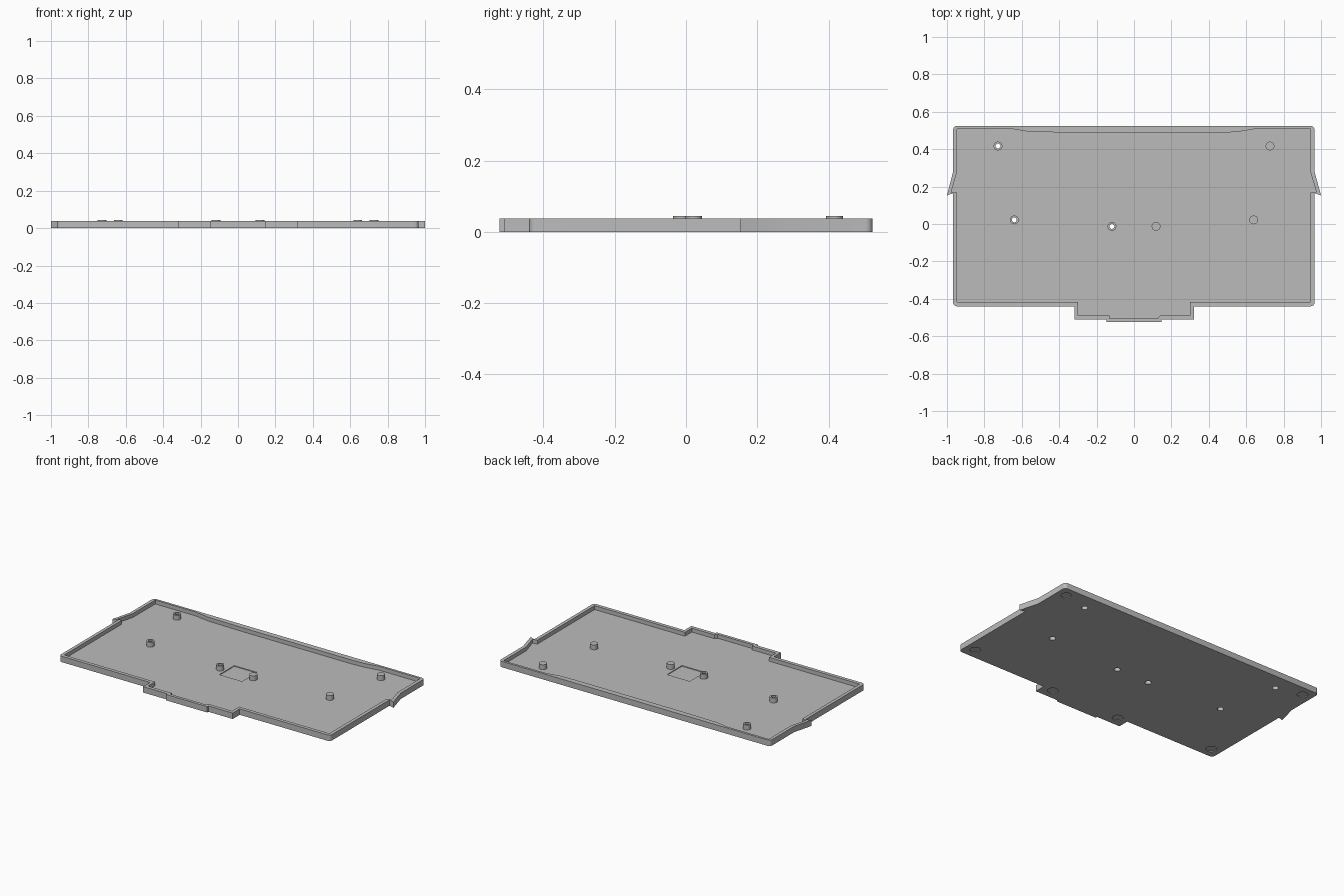
import bpy, bmesh, math

cube = bpy.data.objects.get("Cube")
if cube:
    bpy.data.objects.remove(cube, do_unlink=True)

HEIGHT, FLOOR, BOSS_TOP = 0.038, 0.013, 0.044

grey = bpy.data.materials.new("plain grey")
grey.use_nodes = True
grey.diffuse_color = (0.5, 0.5, 0.5, 1)
grey.node_tree.nodes["Principled BSDF"].inputs["Base Color"].default_value = (0.5, 0.5, 0.5, 1)


def prism(name, points, z0, z1):
    """Extrude a closed outline from z0 to z1."""
    bm = bmesh.new()
    face = bm.faces.new([bm.verts.new((x, y, z0)) for x, y in points])
    top = bmesh.ops.extrude_face_region(bm, geom=[face])["geom"]
    bmesh.ops.translate(bm, vec=(0, 0, z1 - z0),
                        verts=[v for v in top if isinstance(v, bmesh.types.BMVert)])
    bmesh.ops.recalc_face_normals(bm, faces=bm.faces)
    mesh = bpy.data.meshes.new(name)
    bm.to_mesh(mesh)
    bm.free()
    mesh.materials.append(grey)
    obj = bpy.data.objects.new(name, mesh)
    bpy.context.collection.objects.link(obj)
    return obj


def circle(x, y, r, n=32):
    return [(x + r * math.cos(2 * math.pi * i / n),
             y + r * math.sin(2 * math.pi * i / n)) for i in range(n)]


def corner(x, y, r, start):
    """Quarter arc for an outer corner, counterclockwise from a start angle."""
    angles = [math.radians(start + 15 * i) for i in range(7)]
    return [(x + r * math.cos(a), y + r * math.sin(a)) for a in angles]


def combine(target, tool, operation):
    mod = target.modifiers.new("cut", 'BOOLEAN')
    mod.operation = operation
    mod.solver = 'EXACT'
    mod.object = tool
    tool.hide_render = True
    bpy.context.view_layer.objects.active = target
    bpy.ops.object.modifier_apply(modifier=mod.name)
    bpy.data.objects.remove(tool, do_unlink=True)


# Tray outline with rounded corners, side ears and stepped front tab
R = 0.02
outer = (corner(-0.967 + R, -0.44 + R, R, 180)
         + [(-0.318, -0.44), (-0.318, -0.511), (-0.147, -0.511), (-0.147, -0.523),
            (0.147, -0.523), (0.147, -0.511), (0.32, -0.511), (0.32, -0.44)]
         + corner(0.965 - R, -0.44 + R, R, 270)
         + [(0.965, 0.165), (1, 0.153), (0.965, 0.28)]
         + corner(0.965 - R, 0.524 - R, R, 0)
         + corner(-0.967 + R, 0.524 - R, R, 90)
         + [(-0.967, 0.28), (-1, 0.153), (-0.967, 0.165)])
tray = prism("tray", outer, 0, HEIGHT)

# Inner pocket that leaves the rim, thicker along the back
inner = [(-0.946, -0.417), (-0.3, -0.417), (-0.3, -0.488), (-0.13, -0.488),
         (-0.13, -0.504), (0.127, -0.504), (0.14, -0.488), (0.3, -0.488),
         (0.3, -0.417), (0.943, -0.417), (0.943, 0.167), (0.975, 0.17),
         (0.943, 0.28), (0.943, 0.509), (0.65, 0.509), (0.553, 0.492),
         (0.457, 0.488), (-0.3, 0.488), (-0.56, 0.493), (-0.657, 0.509),
         (-0.946, 0.509), (-0.946, 0.28), (-0.977, 0.17), (-0.946, 0.167)]
combine(tray, prism("pocket_cutter", inner, FLOOR, 0.1), 'DIFFERENCE')

# Shallow square recess in the floor
square = [(-0.08, -0.076), (0.082, -0.076), (0.082, 0.076), (-0.08, 0.076)]
combine(tray, prism("square_cutter", square, FLOOR - 0.005, 0.1), 'DIFFERENCE')

# Screw bosses with counterbored through holes
for side in (-1, 1):
    for x, y in ((0.727, 0.417), (0.64, 0.022), (0.118, -0.013)):
        x *= side
        combine(tray, prism("boss", circle(x, y, 0.0235), 0.005, BOSS_TOP), 'UNION')
        combine(tray, prism("hole_cutter", circle(x, y, 0.013), -0.1, 0.1), 'DIFFERENCE')
        combine(tray, prism("counterbore_cutter", circle(x, y, 0.019), -0.1, 0.033), 'DIFFERENCE')

# Round foot recesses underneath
for side in (-1, 1):
    for x, y in ((0.9, 0.458), (0.9, -0.37), (0.247, -0.443)):
        combine(tray, prism("foot_cutter", circle(x * side, y, 0.032), -0.1, 0.005), 'DIFFERENCE')

bpy.ops.object.select_all(action='DESELECT')
tray.select_set(True)
bpy.context.view_layer.objects.active = tray
bpy.ops.object.shade_smooth_by_angle(angle=math.radians(30))
